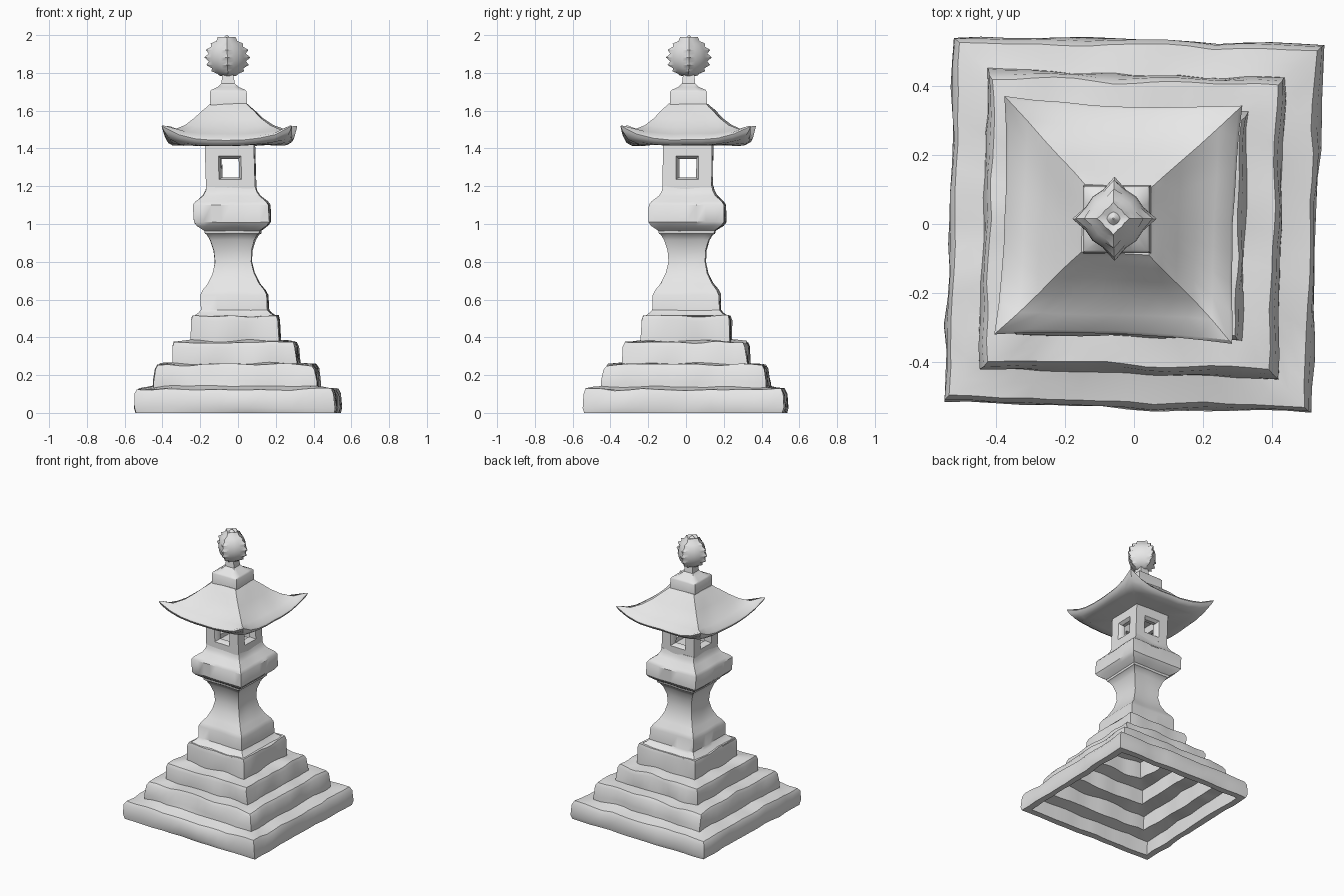
import bpy, bmesh, math
from mathutils import Vector, Matrix, noise

cube = bpy.data.objects.get("Cube")
if cube:
    bpy.data.objects.remove(cube, do_unlink=True)

stone = bpy.data.materials.new("pale_stone")
stone.use_nodes = True
stone.diffuse_color = (0.8, 0.8, 0.8, 1)
stone.node_tree.nodes["Principled BSDF"].inputs["Base Color"].default_value = (0.8, 0.8, 0.8, 1)


def weather(co, turn, rough):
    """Turn a point, let the tower lean slightly, and wear the surface."""
    p = Matrix.Rotation(math.radians(turn), 3, "Z") @ co
    p += Vector((-0.03 * co.z, 0.008 * co.z, 0))
    if rough:
        p += noise.noise_vector(co * 7) * rough
        p.z = max(p.z, 0) if co.z > 0 else 0
    return p


def finish(name, bm, turn=-1.6, rough=0.0, angle=35):
    bmesh.ops.remove_doubles(bm, verts=bm.verts, dist=0.0005)
    for v in bm.verts:
        v.co = weather(v.co, turn, rough)
    bmesh.ops.recalc_face_normals(bm, faces=bm.faces)
    mesh = bpy.data.meshes.new(name)
    bm.to_mesh(mesh)
    bm.free()
    mesh.materials.append(stone)
    ob = bpy.data.objects.new(name, mesh)
    bpy.context.collection.objects.link(ob)
    bpy.ops.object.select_all(action="DESELECT")
    ob.select_set(True)
    bpy.context.view_layer.objects.active = ob
    bpy.ops.object.shade_smooth_by_angle(angle=math.radians(angle))


def loft(rings):
    """Skin a list of closed point rings and cap both ends."""
    bm = bmesh.new()
    loops = [[bm.verts.new(p) for p in ring] for ring in rings]
    n = len(loops[0])
    for a, b in zip(loops, loops[1:]):
        for i in range(n):
            j = (i + 1) % n
            bm.faces.new((a[i], a[j], b[j], b[i]))
    bm.faces.new(loops[0])
    bm.faces.new(loops[-1])
    return bm


def square_ring(half, z, lift=0.0, cols=8):
    """Square outline whose corners may sweep upward."""
    ring = []
    for side in range(4):
        rot = Matrix.Rotation(side * math.pi / 2, 3, "Z")
        for i in range(cols):
            t = 2 * i / cols - 1
            out = half - 0.2 * lift * (1 - t * t)
            ring.append(rot @ Vector((half * t, -out, z + lift * abs(t) ** 3)))
    return ring


# Hollow stepped base: inner steps, rim, then outer steps
inner = [(0.1, 0.47), (0.2, 0.47), (0.2, 0.35), (0.29, 0.34), (0.29, 0.23),
         (0.39, 0.22), (0.39, 0.11), (0.475, 0.1), (0.48, 0)]
outer = [(0.525, 0), (0.533, 0.03), (0.528, 0.1), (0.515, 0.125),
         (0.47, 0.132), (0.432, 0.14), (0.43, 0.17), (0.422, 0.235), (0.41, 0.255),
         (0.37, 0.258), (0.33, 0.262), (0.325, 0.35), (0.315, 0.373),
         (0.27, 0.378), (0.233, 0.383), (0.232, 0.49), (0.225, 0.513)]
finish("stepped_base", loft([square_ring(h, z, cols=14) for h, z in inner + outer]),
       rough=0.014)

# Waisted pillar with the flared block on top
pillar = [(0.225, 0.505), (0.19, 0.53), (0.178, 0.545), (0.175, 0.625), (0.163, 0.65),
          (0.135, 0.685), (0.11, 0.74), (0.097, 0.8), (0.1, 0.86), (0.117, 0.915),
          (0.135, 0.945), (0.145, 0.95), (0.148, 0.965), (0.185, 0.99), (0.2, 1.01),
          (0.2, 1.1), (0.188, 1.118), (0.15, 1.15), (0.136, 1.175), (0.13, 1.2)]
finish("pillar", loft([square_ring(h, z) for h, z in pillar]), rough=0.006)

# Hollow fire box: each wall is a set of nested frames (half width, bottom, top, depth)
frames = [(0.13, 1.18, 1.425, 0.13), (0.06, 1.235, 1.36, 0.13),
          (0.047, 1.245, 1.345, 0.11), (0.047, 1.245, 1.345, 0.085),
          (0.085, 1.215, 1.4, 0.085)]
box = bmesh.new()
for side in range(4):
    rot = Matrix.Rotation(side * math.pi / 2, 3, "Z")
    loops = [[box.verts.new(rot @ Vector((x, -d, z)))
              for x, z in ((-w, lo), (w, lo), (w, hi), (-w, hi))]
             for w, lo, hi, d in frames]
    for a, b in zip(loops, loops[1:]):
        for i in range(4):
            j = (i + 1) % 4
            box.faces.new((a[i], a[j], b[j], b[i]))
for w, lo, hi, d in (frames[0], frames[-1]):
    for z in (lo, hi):
        box.faces.new([box.verts.new((x, y, z))
                       for x, y in ((-w, -w), (w, -w), (w, w), (-w, w))])
finish("fire_box", box)

# Roof with upswept corners, rising into a square cap
roof = [(0.12, 1.425, 0), (0.25, 1.415, 0.005), (0.305, 1.415, 0.035),
        (0.335, 1.428, 0.065), (0.345, 1.443, 0.075), (0.335, 1.455, 0.065),
        (0.28, 1.477, 0.025), (0.225, 1.512, 0.012), (0.175, 1.555, 0.005),
        (0.135, 1.6, 0), (0.11, 1.622, 0), (0.098, 1.635, 0)]
finish("roof", loft([square_ring(h, z, lift) for h, z, lift in roof]), turn=-2.2, rough=0.006)
cap = [(0.098, 1.62), (0.097, 1.7), (0.09, 1.71), (0.055, 1.725), (0.035, 1.745), (0.03, 1.79)]
finish("roof_cap", loft([square_ring(h, z, cols=4) for h, z in cap]), turn=0)

# Bud finial: a ball with four saw-toothed ridges
rows, sides = 16, 16
bud = []
for r in range(rows + 1):
    lat = math.pi * (r / rows - 0.5)
    ring = []
    for s in range(sides):
        a = 2 * math.pi * s / sides
        ridge = s % 4 == 0
        rad = (0.122 if r % 2 == 0 else 0.1) if ridge else 0.09
        width = max(rad * math.cos(lat), 0.002)
        height = 0.118 if r >= rows - 2 and r % 2 == 0 else 0.104
        ring.append(Vector((width * math.cos(a), width * math.sin(a),
                            1.882 + height * math.sin(lat))))
    bud.append(ring)
finish("bud_finial", loft(bud), turn=0, angle=40)
